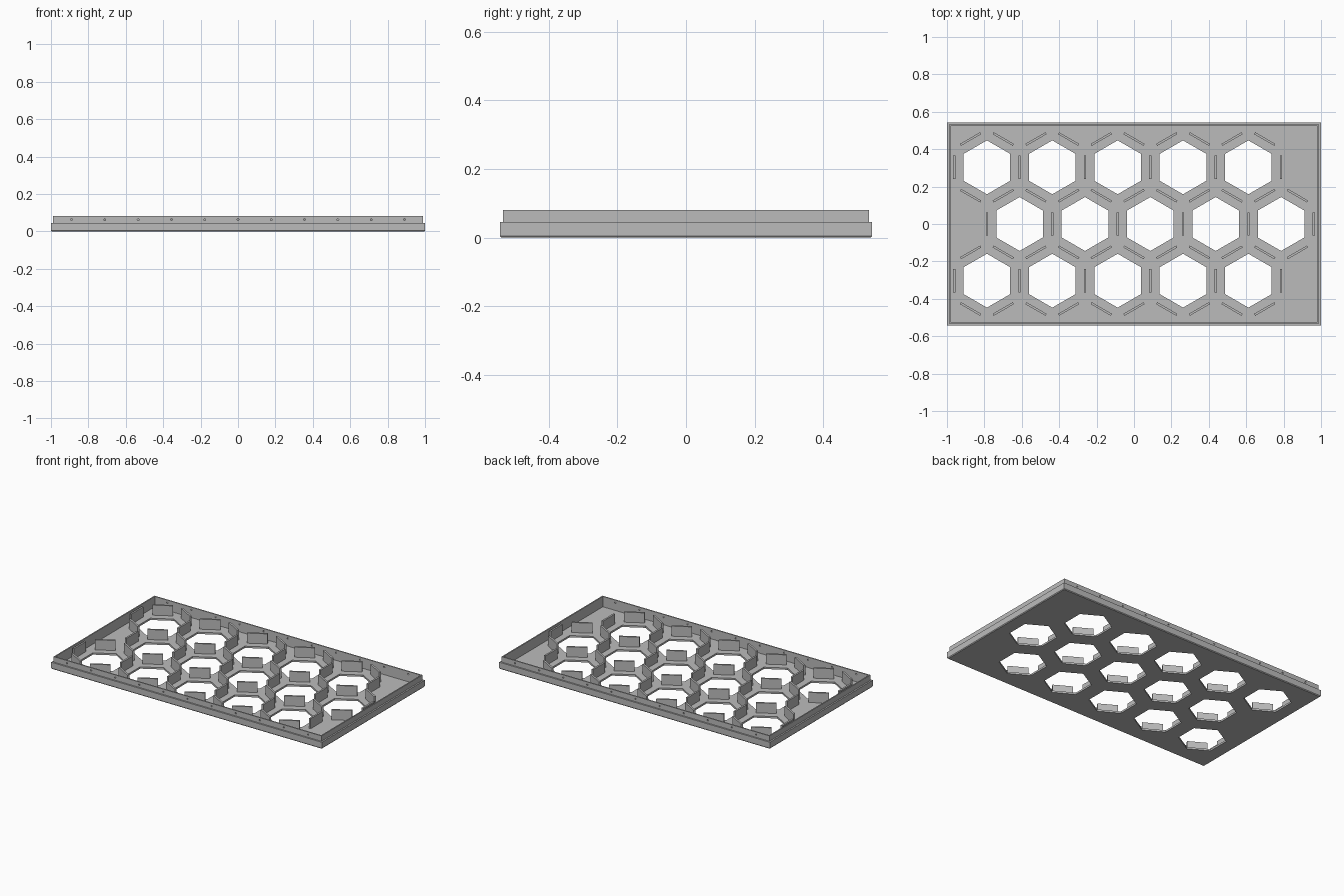
import bpy, bmesh
from math import radians, cos, sin
from mathutils import Matrix, Vector

cube = bpy.data.objects.get("Cube")
if cube:
    bpy.data.objects.remove(cube, do_unlink=True)

grey = bpy.data.materials.new("plain grey")
grey.use_nodes = True
colour = (0.5, 0.5, 0.5, 1)
grey.diffuse_color = colour
grey.node_tree.nodes["Principled BSDF"].inputs["Base Color"].default_value = colour

HALF_X, HALF_Y = 1.0, 0.543
FLOOR, TOP = 0.012, 0.081
PITCH, ROW, HOLE_R = 0.3495, 0.303, 0.144


def make_object(name, bm):
    bmesh.ops.recalc_face_normals(bm, faces=bm.faces)
    mesh = bpy.data.meshes.new(name)
    bm.to_mesh(mesh)
    bm.free()
    mesh.materials.append(grey)
    obj = bpy.data.objects.new(name, mesh)
    bpy.context.collection.objects.link(obj)
    return obj


# Hexagon centres in three staggered rows
centres = []
for row in (-1, 0, 1):
    shift = PITCH / 4 if row == 0 else -PITCH / 4
    centres += [Vector((shift + i * PITCH, row * ROW, 0)) for i in range(-2, 3)]

# Tray: rectangles lofted up the outside, over the stepped rim and down to the floor
profile = [(0.004, 0), (0, 0.005), (0, 0.045), (0.01, 0.045),
           (0.01, TOP), (0.018, TOP), (0.018, FLOOR)]
bm = bmesh.new()
rings = []
for inset, z in profile:
    x, y = HALF_X - inset, HALF_Y - inset
    rings.append([bm.verts.new((sx * x, sy * y, z))
                  for sx, sy in ((-1, -1), (1, -1), (1, 1), (-1, 1))])
for low, high in zip(rings, rings[1:]):
    for i in range(4):
        j = (i + 1) % 4
        bm.faces.new((low[i], low[j], high[j], high[i]))
bm.faces.new(rings[0][::-1])
bm.faces.new(rings[-1])
tray = make_object("tray", bm)

# Cutter: hexagonal floor openings and small pin holes through the long rims
bm = bmesh.new()
for c in centres:
    bmesh.ops.create_cone(bm, cap_ends=True, segments=6, radius1=HOLE_R, radius2=HOLE_R,
                          depth=0.1, matrix=Matrix.Translation(c))
for side in (-1, 1):
    for i in range(-5, 6):
        place = Matrix.Translation((i * 0.178, side * (HALF_Y - 0.014), 0.063))
        bmesh.ops.create_cone(bm, cap_ends=True, segments=12, radius1=0.005, radius2=0.005,
                              depth=0.03, matrix=place @ Matrix.Rotation(radians(90), 4, "X"))
cutter = make_object("hole_cutter", bm)
cutter.hide_render = True

cut = tray.modifiers.new("holes", "BOOLEAN")
cut.operation = "DIFFERENCE"
cut.solver = "EXACT"
cut.object = cutter
bpy.context.view_layer.objects.active = tray
bpy.ops.object.modifier_apply(modifier=cut.name)
bpy.data.objects.remove(cutter, do_unlink=True)

# Upright tabs midway between neighbouring openings, shared ones made once
bm = bmesh.new()
done = []
for c in centres:
    for k in range(6):
        angle = radians(60 * k)
        spot = c + Vector((cos(angle), sin(angle), 0)) * PITCH / 2
        if any((spot - other).length < 0.02 for other in done):
            continue
        done.append(spot)
        spot_mid = spot + Vector((0, 0, (FLOOR + TOP) / 2 - 0.002))
        size = Matrix.Diagonal((0.012, 0.125, TOP - FLOOR, 1))
        bmesh.ops.create_cube(bm, size=1, matrix=Matrix.Translation(spot_mid)
                              @ Matrix.Rotation(angle, 4, "Z") @ size)
make_object("divider_tabs", bm)
